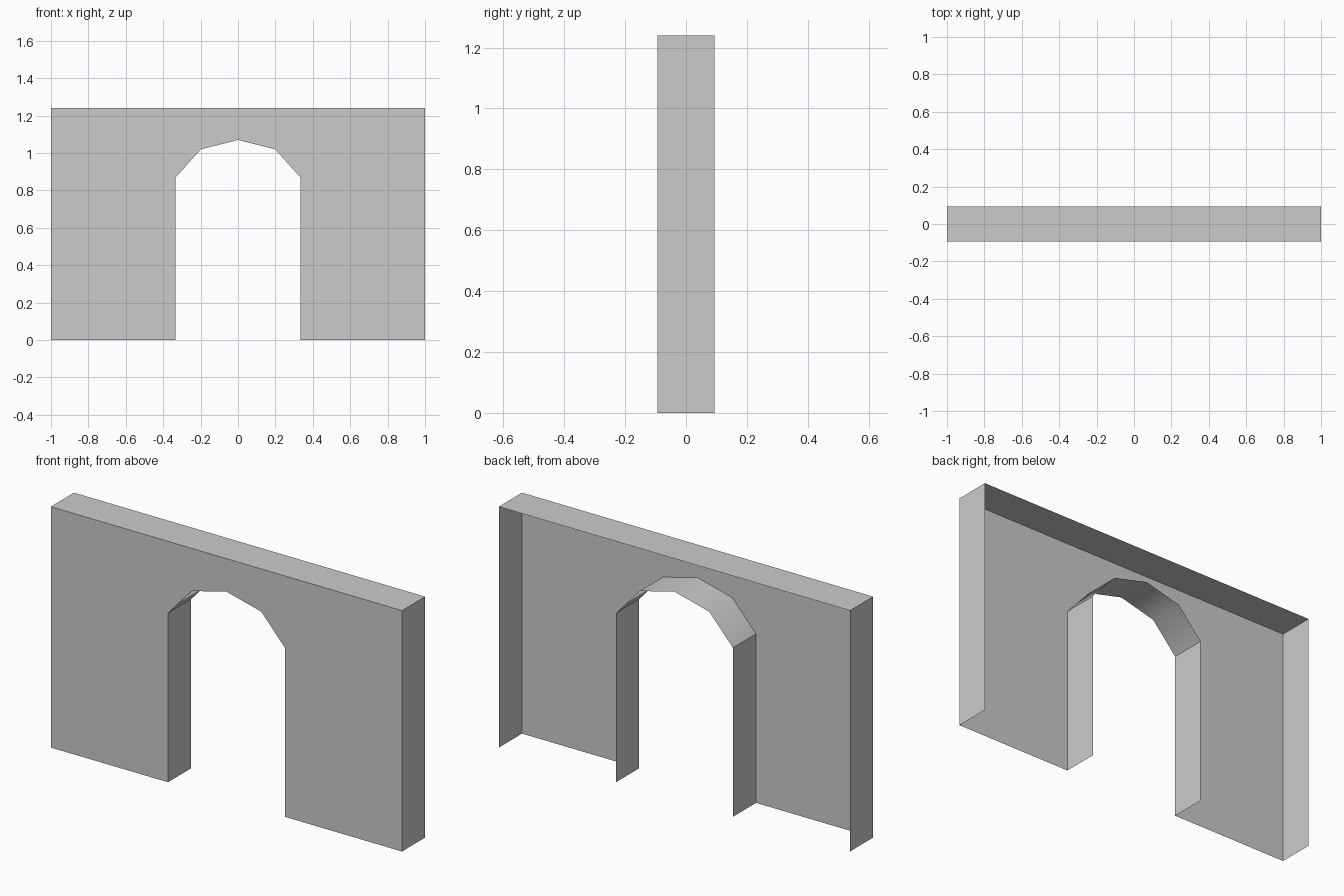
import bpy, bmesh, math

if "Cube" in bpy.data.objects:
    bpy.data.objects.remove(bpy.data.objects["Cube"])

HALF_DEPTH = 0.094
HEIGHT = 1.24

# Doorway outline: left jamb, faceted arch, mirrored right jamb
left = [(-0.333, 0), (-0.333, 0.87), (-0.198, 1.02)]
arch = left + [(0, 1.07)] + [(-x, z) for x, z in reversed(left)]
outline = [(-1, 0)] + arch + [(1, 0), (1, HEIGHT), (-1, HEIGHT)]

bm = bmesh.new()
front = [bm.verts.new((x, -HALF_DEPTH, z)) for x, z in outline]
back = [bm.verts.new((x, HALF_DEPTH, z)) for x, z in outline]

# Front wall
bm.faces.new(front)

# Returns: sides, top and doorway reveal; back and underside stay open
n = len(outline)
for i in range(n):
    j = (i + 1) % n
    if outline[i][1] == 0 and outline[j][1] == 0:
        continue
    bm.faces.new((front[j], front[i], back[i], back[j]))

mesh = bpy.data.meshes.new("arched_wall")
bm.to_mesh(mesh)
bm.free()
wall = bpy.data.objects.new("arched_wall", mesh)
bpy.context.collection.objects.link(wall)

# Smooth the arch soffit only
bpy.context.view_layer.objects.active = wall
wall.select_set(True)
bpy.ops.object.shade_smooth_by_angle(angle=math.radians(38))
